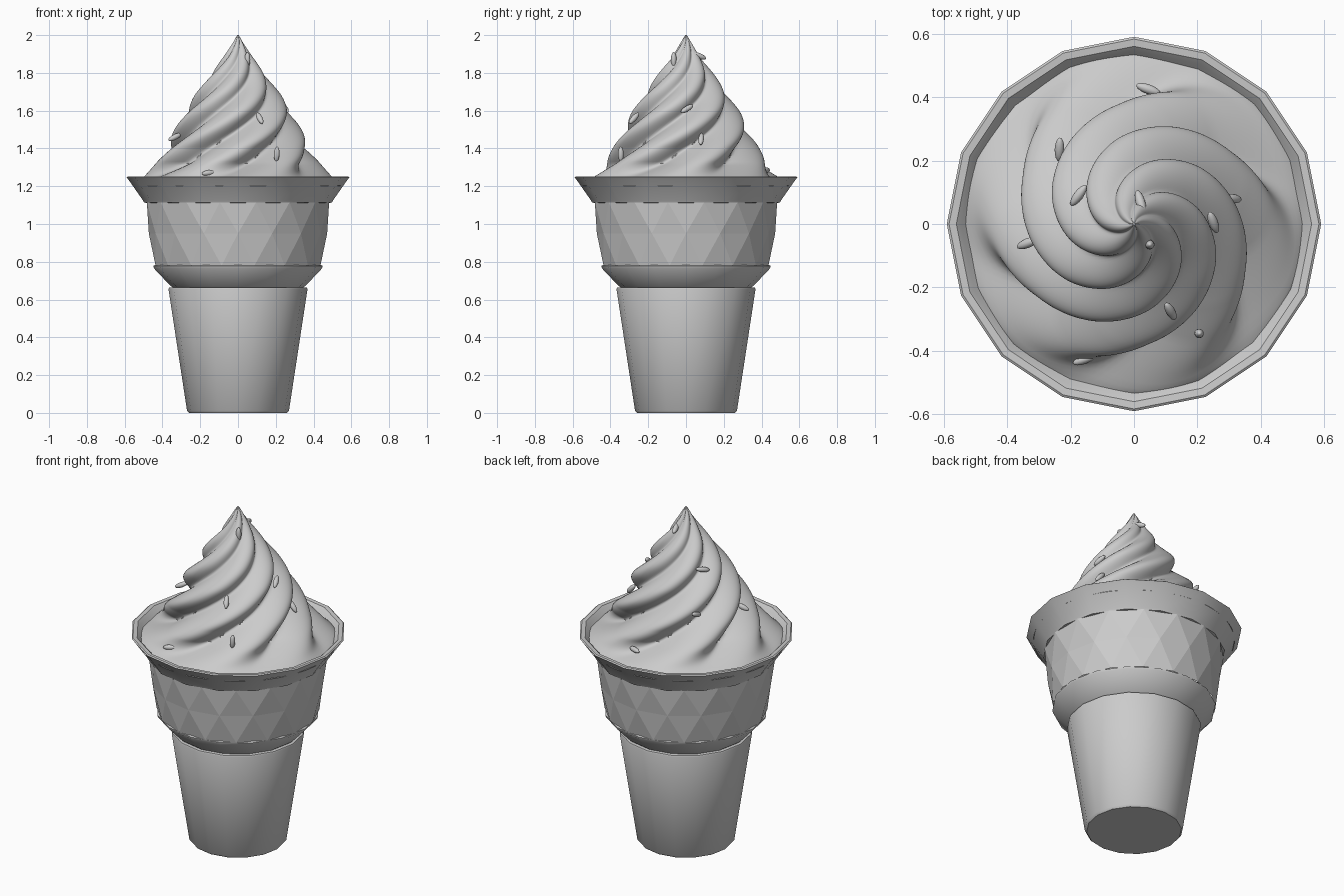
import bpy, bmesh, math
from mathutils import Vector

if "Cube" in bpy.data.objects:
    bpy.data.objects.remove(bpy.data.objects["Cube"])

N = 16


def finish(name, bm, angle=None):
    bmesh.ops.recalc_face_normals(bm, faces=bm.faces[:])
    me = bpy.data.meshes.new(name)
    bm.to_mesh(me)
    bm.free()
    ob = bpy.data.objects.new(name, me)
    bpy.context.collection.objects.link(ob)
    if angle:
        bpy.ops.object.select_all(action='DESELECT')
        ob.select_set(True)
        bpy.context.view_layer.objects.active = ob
        bpy.ops.object.shade_smooth_by_angle(angle=math.radians(angle))
    return ob


def lathe(name, profile, cap=False, angle=35):
    """16-sided turned part from (radius, height) points."""
    bm = bmesh.new()
    rings = [[bm.verts.new((r * math.cos(2 * math.pi * i / N), r * math.sin(2 * math.pi * i / N), z))
              for i in range(N)] for r, z in profile]
    for a, b in zip(rings, rings[1:]):
        for i in range(N):
            j = (i + 1) % N
            bm.faces.new((a[i], a[j], b[j], b[i]))
    if cap:
        bm.faces.new(rings[0])
    return finish(name, bm, angle)


# Wafer cone: cup, collar and flared rim
lathe("lower_cup", [(.26, 0), (.27, .012), (.368, .655), (.365, .663), (.34, .665)], cap=True)
lathe("collar", [(.34, .66), (.36, .675), (.445, .765), (.448, .778), (.425, .79)])
lathe("flared_rim", [(.46, 1.11), (.497, 1.113), (.503, 1.125), (.58, 1.235), (.59, 1.247),
                     (.583, 1.252), (.56, 1.25), (.545, 1.235), (.48, 1.15)])

# Diamond band: three rings, the middle one turned half a step
bm = bmesh.new()
rings = []
for r, z, off in ((.445, .78, .5), (.472, .95, 0), (.492, 1.115, .5)):
    rings.append([bm.verts.new((r * math.cos(2 * math.pi * (i + off) / N),
                                r * math.sin(2 * math.pi * (i + off) / N), z)) for i in range(N)])
for outer in (rings[0], rings[2]):
    mid = rings[1]
    for i in range(N):
        j = (i + 1) % N
        bm.faces.new((mid[i], mid[j], outer[i]))
        bm.faces.new((outer[i], outer[j], mid[j]))
finish("diamond_band", bm)

# Ice cream: six twisted lobes under a tapering outline
OUT = [(1.2, .55), (1.225, .535), (1.25, .50), (1.3, .452), (1.4, .388), (1.5, .337), (1.6, .283),
       (1.69, .224), (1.8, .143), (1.88, .08), (1.95, .034), (1.985, .014), (2.0, .004)]


def outline(z):
    for (z0, r0), (z1, r1) in zip(OUT, OUT[1:]):
        if z <= z1:
            return r0 + (r1 - r0) * (z - z0) / (z1 - z0)
    return OUT[-1][1]


def swirl_radius(z, a):
    twist = math.radians(310 if z > 1.4 else 270) * (z - 1.4) - math.radians(30)
    c = math.cos(3 * (a - twist))
    lobe = (math.sqrt(c * c + .02) - .14) / .87
    depth = .25 * min(1, max(0, (z - 1.2) / .12))
    r = sum(outline(min(2, max(1.2, z + d))) for d in (-.015, 0, .015)) / 3 if 1.23 < z < 1.97 else outline(z)
    return r * (1 - depth * (1 - lobe))


SEG, ROWS = 144, 80
bm = bmesh.new()
prev = None
for k in range(ROWS + 1):
    z = 1.2 + .8 * k / ROWS
    ring = []
    for i in range(SEG):
        a = 2 * math.pi * i / SEG
        r = swirl_radius(z, a)
        ring.append(bm.verts.new((r * math.cos(a), r * math.sin(a), z)))
    if prev:
        for i in range(SEG):
            j = (i + 1) % SEG
            bm.faces.new((prev[i], prev[j], ring[j], ring[i]))
    prev = ring
bm.faces.new(prev)
finish("ice_cream_swirl", bm, 60)

# Sprinkles: (x, y, z) and long direction
SPRINKLES = [
    ((.045, .425, 1.285), (1, -.35, 0)), ((-.235, .235, 1.5), (.05, 1, .4)),
    ((-.175, .09, 1.7), (.6, .8, .2)), ((.02, .07, 1.89), (-.3, 1, -.4)),
    ((.31, .08, 1.45), (.9, -.1, -1)), ((.25, .005, 1.61), (-.3, .8, .5)),
    ((-.335, -.06, 1.46), (1, .4, .5)), ((.05, -.065, 1.87), (0, 0, 1)),
    ((.115, -.275, 1.56), (.4, -.7, -.8)), ((.205, -.345, 1.37), (.05, 0, 1)),
    ((-.155, -.425, 1.27), (1, .4, .1))]
for n, (pos, d) in enumerate(SPRINKLES):
    bm = bmesh.new()
    bmesh.ops.create_uvsphere(bm, u_segments=12, v_segments=8, radius=1)
    ob = finish(f"sprinkle_{n + 1}", bm, 60)
    ob.scale = (.015, .015, .04)
    ob.location = pos
    ob.rotation_mode = 'QUATERNION'
    ob.rotation_quaternion = Vector(d).to_track_quat('Z', 'Y')
